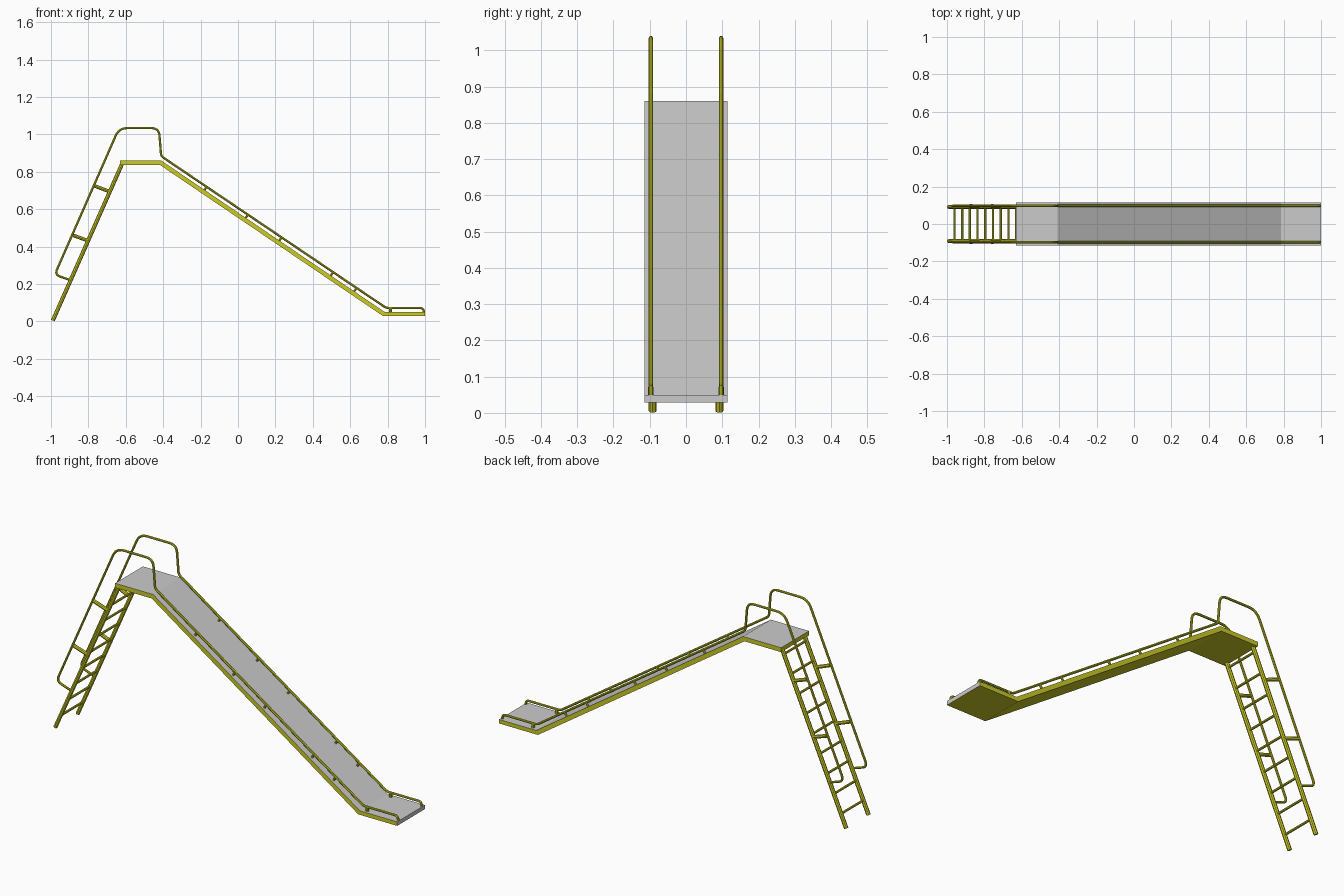
import bpy, bmesh
from mathutils import Vector

if "Cube" in bpy.data.objects:
    bpy.data.objects.remove(bpy.data.objects["Cube"])

yellow = bpy.data.materials.new("yellow_paint")
yellow.diffuse_color = (0.6, 0.6, 0.02, 1)
yellow.use_nodes = True
yellow.node_tree.nodes["Principled BSDF"].inputs["Base Color"].default_value = yellow.diffuse_color
grey = bpy.data.materials.new("grey_sheet")
grey.diffuse_color = (0.6, 0.6, 0.6, 1)
grey.use_nodes = True
grey.node_tree.nodes["Principled BSDF"].inputs["Base Color"].default_value = grey.diffuse_color

RAIL_Y, LEG_Y, BED_Y = 0.097, 0.092, 0.115
FOOT, HEAD = Vector((-0.99, 0.005)), Vector((-0.62, 0.842))


def fillet(pts, radii, steps=6):
    """Round the inner corners of an x/z polyline."""
    pts = [Vector(p) for p in pts]
    out = [pts[0]]
    for a, b, c, r in zip(pts, pts[1:], pts[2:], radii):
        p, q = b + (a - b).normalized() * r, b + (c - b).normalized() * r
        for i in range(steps + 1):
            t = i / steps
            out.append(p * (1 - t) ** 2 + b * 2 * t * (1 - t) + q * t * t)
    return out + [pts[-1]]


def tube(name, pts, radius):
    """Capped round tube through 3D points, converted to a mesh."""
    cu = bpy.data.curves.new(name, 'CURVE')
    cu.dimensions = '3D'
    cu.bevel_depth = radius
    cu.bevel_resolution = 2
    cu.use_fill_caps = True
    sp = cu.splines.new('POLY')
    sp.points.add(len(pts) - 1)
    for p, co in zip(sp.points, pts):
        p.co = (*co, 1)
    cu.materials.append(yellow)
    ob = bpy.data.objects.new(name, cu)
    bpy.context.collection.objects.link(ob)
    bpy.ops.object.select_all(action='DESELECT')
    ob.select_set(True)
    bpy.context.view_layer.objects.active = ob
    bpy.ops.object.convert(target='MESH')
    bpy.ops.object.shade_smooth_by_angle()


def side_tubes(name, pts, radius, y0, y1=None):
    """The same x/z path on both sides, from y0 to y1 across."""
    y1 = y0 if y1 is None else y1
    n = len(pts) - 1
    for side, s in (("front", -1), ("back", 1)):
        path = [(p[0], s * (y0 + (y1 - y0) * i / n), p[1]) for i, p in enumerate(pts)]
        tube(f"{side}_{name}", path, radius)


# Slide bed: platform, chute and run-out in one strip, grey on top and at the exit
top = [(-0.63, 0.86), (-0.41, 0.86), (0.785, 0.05), (1.0, 0.05)]
bottom = [(1.0, 0.029), (0.775, 0.029), (-0.418, 0.837), (-0.63, 0.837)]
bm = bmesh.new()
rings = [[bm.verts.new((x, y, z)) for x, z in top + bottom] for y in (-BED_Y, BED_Y)]
for i in range(8):
    j = (i + 1) % 8
    f = bm.faces.new((rings[0][i], rings[0][j], rings[1][j], rings[1][i]))
    f.material_index = 1 if i < 4 else 0
for r in rings:
    for i in range(3):
        bm.faces.new((r[i], r[i + 1], r[6 - i], r[7 - i]))
bmesh.ops.recalc_face_normals(bm, faces=bm.faces)
me = bpy.data.meshes.new("slide_bed")
bm.to_mesh(me)
bm.free()
me.materials.append(yellow)
me.materials.append(grey)
bpy.context.collection.objects.link(bpy.data.objects.new("slide_bed", me))

# Ladder legs
side_tubes("ladder_leg", [FOOT, HEAD], 0.0108, LEG_Y)

# Ladder rungs
for i in range(9):
    p = FOOT.lerp(HEAD, (0.03 + 0.0412 * i) / 0.37)
    tube(f"ladder_rung_{i + 1}", [(p.x, -LEG_Y, p.y), (p.x, LEG_Y, p.y)], 0.006)

# Handrails: from the ladder, over the platform and down the chute
rail = fillet(
    [(-0.895, 0.221), (-0.98, 0.25), (-0.636, 1.034), (-0.423, 1.034),
     (-0.411, 0.884), (0.793, 0.072), (0.993, 0.072), (0.993, 0.045)],
    [0.03, 0.045, 0.04, 0.015, 0.015, 0.02])
side_tubes("handrail", rail, 0.006, RAIL_Y)

# Brackets between ladder legs and handrails
for name, a, b in (("lower", (-0.88, 0.46), (-0.797, 0.43)),
                   ("upper", (-0.765, 0.724), (-0.683, 0.693))):
    side_tubes(f"{name}_bracket", [a, b], 0.0095, RAIL_Y, LEG_Y)

# Short posts holding the handrail above the chute
for i, x in enumerate((-0.18, 0.04, 0.22, 0.495, 0.62)):
    z = 0.86 - (x + 0.41) * 0.81 / 1.195
    side_tubes(f"rail_post_{i + 1}", [(x - 0.004, z - 0.008), (x + 0.013, z + 0.016)], 0.006, RAIL_Y)
side_tubes("rail_post_6", [(0.815, 0.045), (0.815, 0.072)], 0.008, RAIL_Y)
